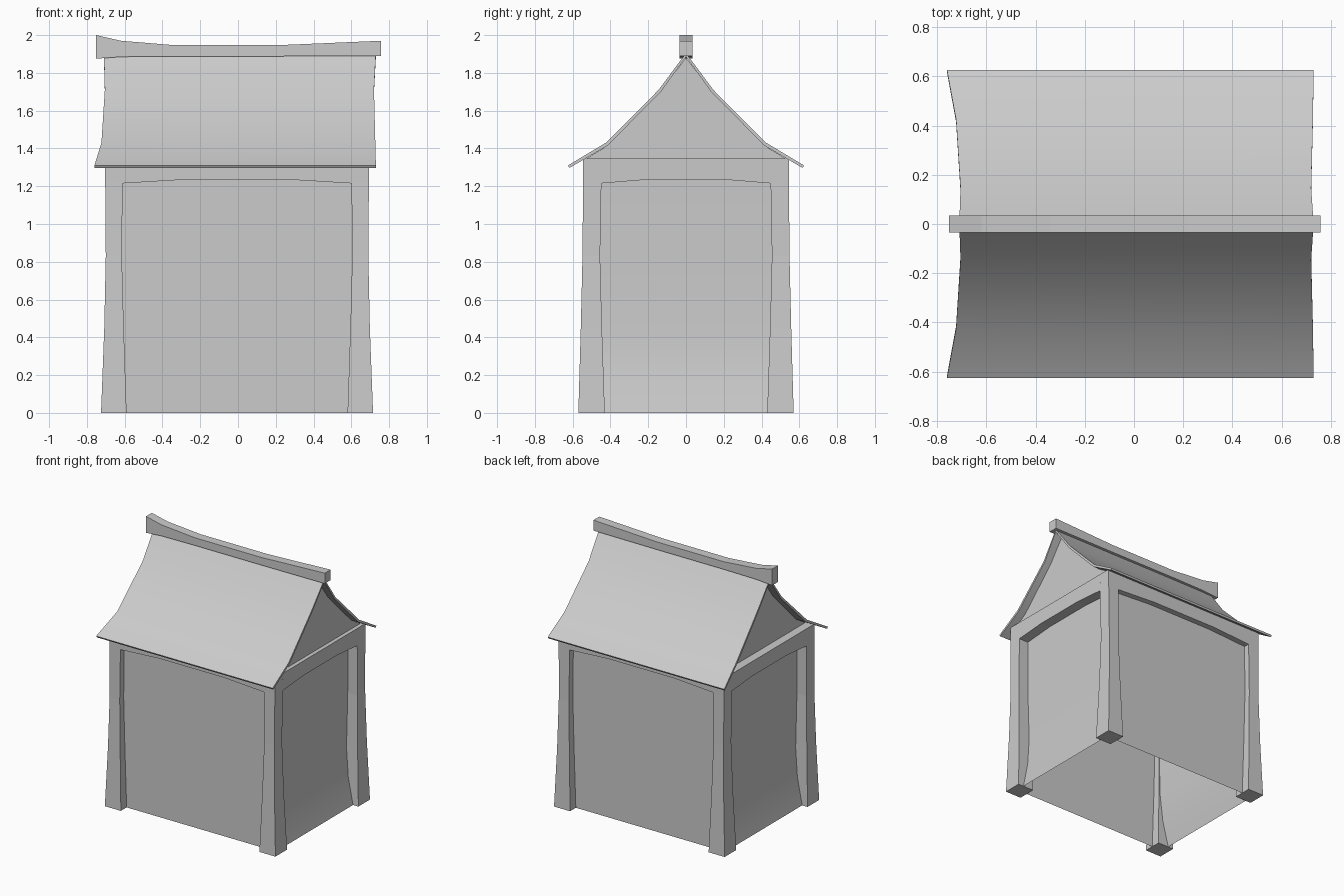
import bpy, bmesh

if "Cube" in bpy.data.objects:
    bpy.data.objects.remove(bpy.data.objects["Cube"])

CX = -0.005  # body centre in x


def finish(name, bm, smooth=False):
    bmesh.ops.recalc_face_normals(bm, faces=bm.faces)
    me = bpy.data.meshes.new(name)
    bm.to_mesh(me)
    bm.free()
    ob = bpy.data.objects.new(name, me)
    bpy.context.collection.objects.link(ob)
    if smooth:
        bpy.context.view_layer.objects.active = ob
        ob.select_set(True)
        bpy.ops.object.shade_smooth_by_angle(angle=0.6)
        ob.select_set(False)
    return ob


def loft(name, rings, caps=True, smooth=False):
    """Skin a list of closed rings of equal length."""
    bm = bmesh.new()
    vs = [[bm.verts.new(p) for p in r] for r in rings]
    n = len(rings[0])
    for a, b in zip(vs, vs[1:]):
        for i in range(n):
            j = (i + 1) % n
            bm.faces.new((a[i], a[j], b[j], b[i]))
    if caps:
        bm.faces.new(vs[0])
        bm.faces.new(vs[-1])
    return finish(name, bm, smooth)


# Corner posts: z, inner x, outer x, inner y, outer y
post = [(0, .585, .72, .43, .57), (.45, .60, .703, .445, .557),
        (.83, .61, .695, .455, .548), (1.22, .606, .698, .448, .545),
        (1.348, .606, .70, .448, .545)]
for sx, sname in ((-1, "left"), (1, "right")):
    for sy, fname in ((-1, "front"), (1, "back")):
        loft(f"{fname}_{sname}_post",
             [[(CX + sx * x, sy * y, z) for x, y in
               ((xi, yi), (xo, yi), (xo, yo), (xi, yo))]
              for z, xi, xo, yi, yo in post])

# Arched top beams between the posts: (position along the beam, underside height)
arch = [(-1, 1.215), (-.45, 1.235), (.45, 1.235), (1, 1.215)]
for s, fname, sname in ((-1, "front", "left"), (1, "back", "right")):
    loft(f"{fname}_beam",
         [[(CX + t * .61, s * y, z) for y, z in
           ((.448, zb), (.545, zb), (.545, 1.348), (.448, 1.348))] for t, zb in arch])
    loft(f"{sname}_beam",
         [[(CX + s * x, t * .452, z) for x, z in
           ((.606, zb), (.698, zb), (.70, 1.348), (.606, 1.348))] for t, zb in arch])

# Recessed wall panels, an open shell
walls = [(0, .675), (.2, .63), (.42, .61), (.83, .613), (1.3, .62)]
loft("wall_panels",
     [[(CX + sx * x, sy * .5, z) for sx, sy in ((-1, -1), (1, -1), (1, 1), (-1, 1))]
      for z, x in walls], caps=False, smooth=True)

# Gable ends
for name, x in (("left_gable", -.64), ("right_gable", .665)):
    bm = bmesh.new()
    half = [(.525, 1.348), (.42, 1.412), (.14, 1.697)]
    prof = half + [(0, 1.88)] + [(-y, z) for y, z in reversed(half)]
    bm.faces.new([bm.verts.new((x, y, z)) for y, z in prof])
    finish(name, bm)

# Curved thin roof: y, top z, underside y, underside z, left x, right x
slope = [(.625, 1.31, .617, 1.297, -.76, .73), (.425, 1.43, .415, 1.415, -.723, .727),
         (.145, 1.71, .133, 1.70, -.705, .72), (0, 1.905, 0, 1.885, -.71, .73)]
full = slope + [(-y, z, -yu, zu, a, b) for y, z, yu, zu, a, b in slope[-2::-1]]
loft("roof", [[(a, y, z), (b, y, z), (b, yu, zu), (a, yu, zu)]
              for y, z, yu, zu, a, b in full], smooth=True)

# Ridge beam with swept-up ends: x, bottom z, top z
ridge = [(-.752, 1.875, 2.0), (-.62, 1.885, 1.97), (-.34, 1.888, 1.947),
         (.22, 1.888, 1.947), (.757, 1.89, 1.97)]
loft("ridge_beam", [[(x, -.035, b), (x, .035, b), (x, .035, t), (x, -.035, t)]
                    for x, b, t in ridge])
